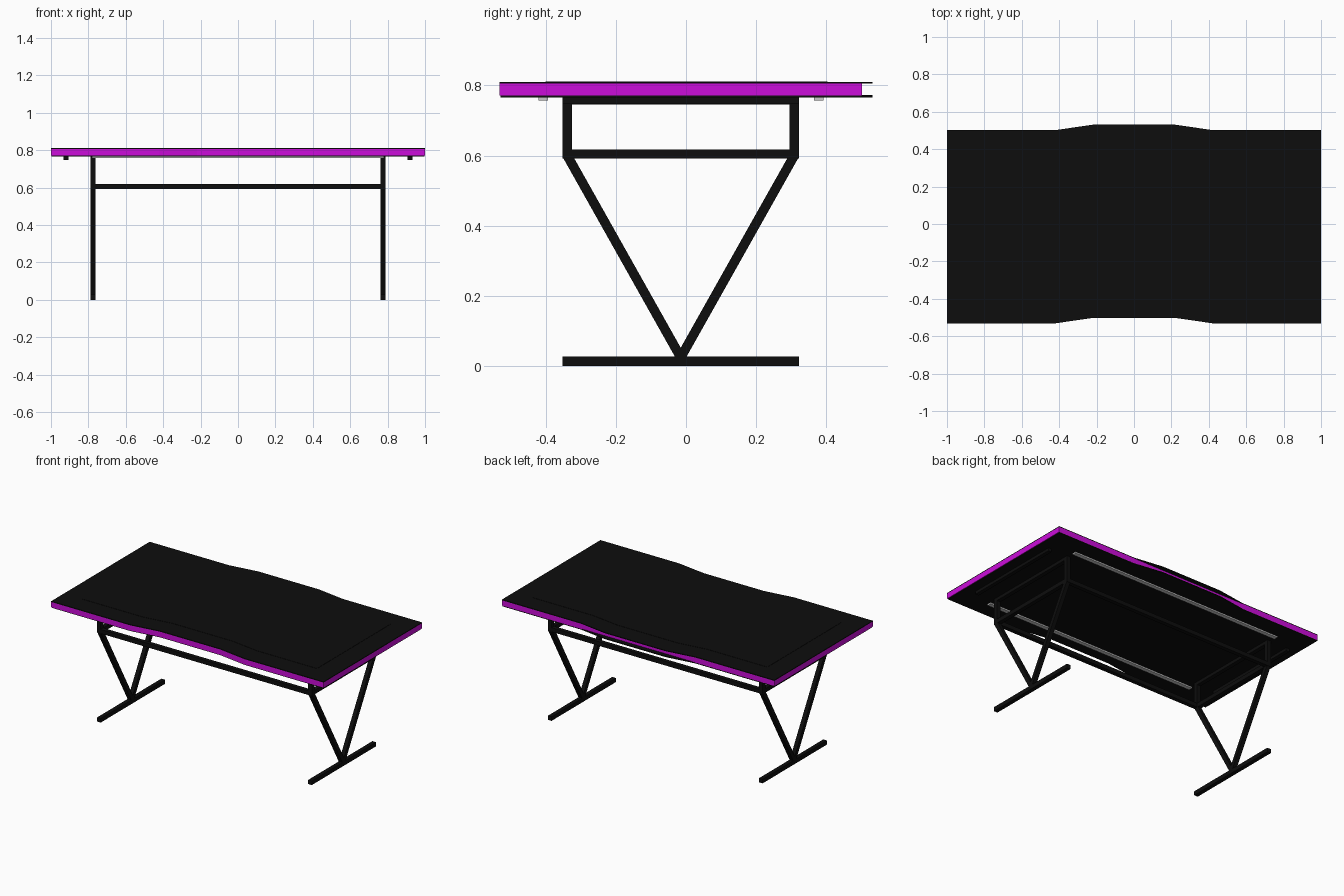
import bpy, bmesh
from mathutils import Vector

if "Cube" in bpy.data.objects:
    bpy.data.objects.remove(bpy.data.objects["Cube"])


def material(name, color):
    m = bpy.data.materials.new(name)
    m.diffuse_color = color
    m.use_nodes = True
    m.node_tree.nodes["Principled BSDF"].inputs["Base Color"].default_value = m.diffuse_color
    return m


BLACK = material("black", (0.004, 0.004, 0.004, 1))
MAGENTA = material("magenta", (0.6, 0.004, 0.7, 1))


def finish(bm, name, mat):
    bmesh.ops.recalc_face_normals(bm, faces=bm.faces)
    me = bpy.data.meshes.new(name)
    bm.to_mesh(me)
    bm.free()
    ob = bpy.data.objects.new(name, me)
    bpy.context.collection.objects.link(ob)
    if mat:
        me.materials.append(mat)
    return ob


def slab(name, outline, z0, z1, mat):
    """Extrude a flat outline between two heights."""
    bm = bmesh.new()
    face = bm.faces.new([bm.verts.new((x, y, z0)) for x, y in outline])
    ext = bmesh.ops.extrude_face_region(bm, geom=[face])
    top = [v for v in ext["geom"] if isinstance(v, bmesh.types.BMVert)]
    bmesh.ops.translate(bm, verts=top, vec=(0, 0, z1 - z0))
    return finish(bm, name, mat)


def box(name, x, y, z, mat):
    return slab(name, [(x[0], y[0]), (x[1], y[0]), (x[1], y[1]), (x[0], y[1])],
                z[0], z[1], mat)


def strut(name, x, a, b, w, mat):
    """Square bar in the plane x, from a to b given as (y, z)."""
    a, b = Vector(a), Vector(b)
    d = (b - a).normalized()
    n = Vector((-d.y, d.x)) * w / 2
    bm = bmesh.new()
    rings = [[bm.verts.new((x + s * w / 2, p.x, p.y))
              for p in (a + n, b + n, b - n, a - n)] for s in (-1, 1)]
    bm.faces.new(rings[0])
    bm.faces.new(rings[1])
    for i in range(4):
        j = (i + 1) % 4
        bm.faces.new((rings[0][i], rings[0][j], rings[1][j], rings[1][i]))
    return finish(bm, name, mat)


def outline(hx, y_out, y_in, back_out, back_in):
    """Desk plan: recessed front middle, bulging back middle."""
    front = [(-hx, y_out), (-.42, y_out), (-.22, y_in),
             (.22, y_in), (.42, y_out), (hx, y_out)]
    back = [(hx, back_out), (.42, back_out), (.22, back_in),
            (-.22, back_in), (-.42, back_out), (-hx, back_out)]
    return front + back


# Desktop: black surface, magenta edge band with straight back, black underside
slab("top_surface", outline(1, -.531, -.502, .502, .531), .805, .81, BLACK)
band = outline(1, -.531, -.502, .502, .502)
slab("edge_band", band, .771, .805, MAGENTA)
slab("underside_panel", outline(.997, -.528, -.499, .502, .531), .766, .772, BLACK)
slab("desk_mat", outline(.86, -.40, -.372, .375, .403), .808, .8115, BLACK)

# Grey rails and side battens under the top
for label, y in (("front", -.407), ("back", .378)):
    box(label + "_rail", (-.78, .78), (y - .0135, y + .0135), (.757, .768), None)

T = .027
Y0, Y1 = -.352, .322
YC = (Y0 + Y1) / 2
for label, s in (("left", -1), ("right", 1)):
    x = s * .92
    box(label + "_batten", (x - .0125, x + .0125), (Y0, Y1), (.747, .77), BLACK)

    # Leg frame: upper bars, uprights, V struts and foot
    x = s * .775
    span = (x - T / 2, x + T / 2)
    box(label + "_top_bar", span, (Y0, Y1), (.745, .77), BLACK)
    box(label + "_lower_bar", span, (Y0, Y1), (.591, .618), BLACK)
    box(label + "_foot", span, (Y0, Y1), (0, T), BLACK)
    for end, y in (("front", Y0 + T / 2), ("back", Y1 - T / 2)):
        box(f"{label}_{end}_upright", span, (y - T / 2, y + T / 2), (.60, .76), BLACK)
        strut(f"{label}_{end}_leg", x, (y, .60), (YC, .025), T, BLACK)

# Long crossbars joining the leg frames
for end, y in (("front", Y0 + T / 2), ("back", Y1 - T / 2)):
    box(end + "_crossbar", (-.775, .775), (y - T / 2, y + T / 2), (.591, .618), BLACK)
